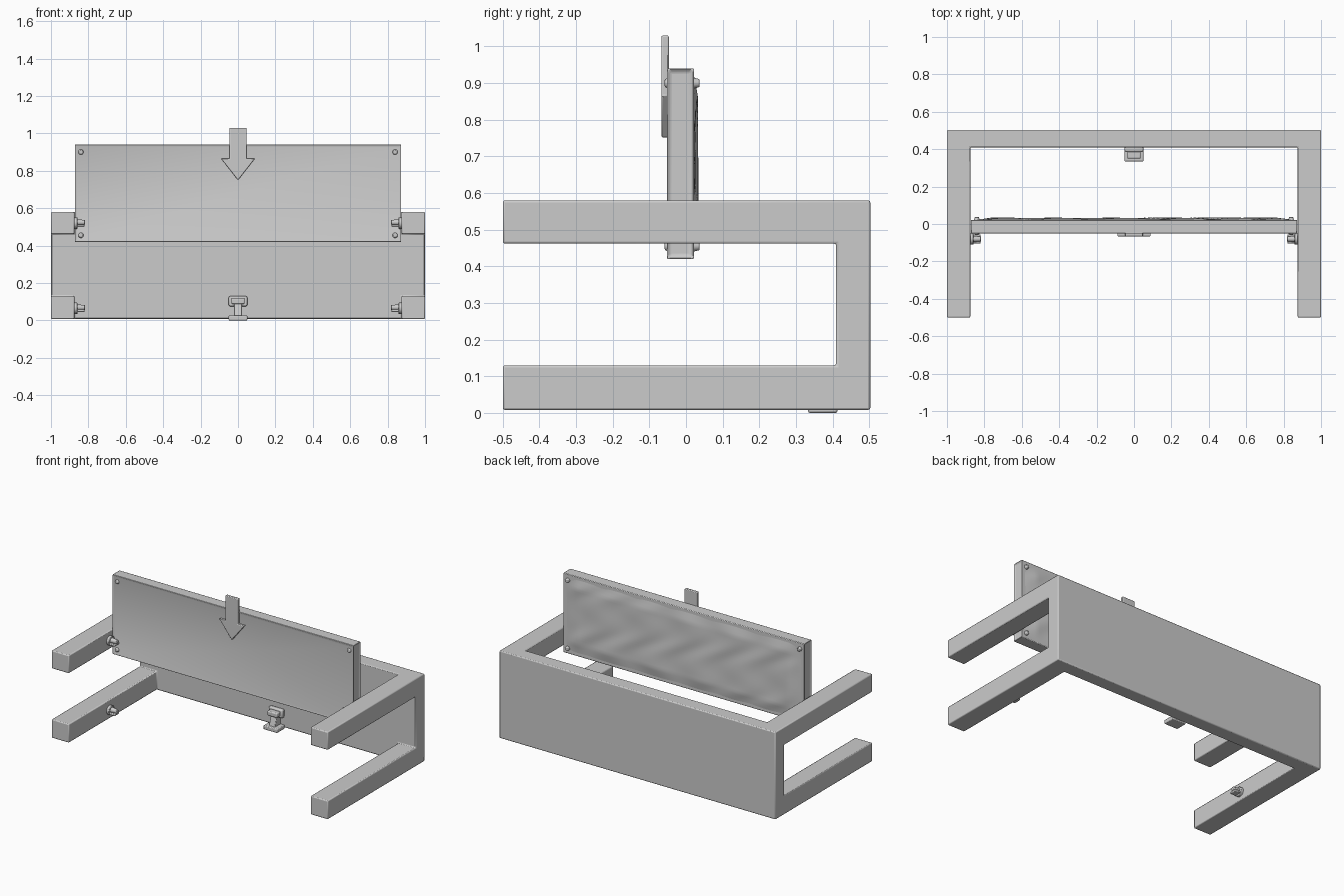
import bpy, bmesh, math
from mathutils import Matrix, Vector

if "Cube" in bpy.data.objects:
    bpy.data.objects.remove(bpy.data.objects["Cube"])


def finish(name, bm, bevel=0.0, segments=2):
    bmesh.ops.recalc_face_normals(bm, faces=bm.faces[:])
    mesh = bpy.data.meshes.new(name)
    bm.to_mesh(mesh)
    bm.free()
    ob = bpy.data.objects.new(name, mesh)
    bpy.context.collection.objects.link(ob)
    if bevel:
        m = ob.modifiers.new("Bevel", "BEVEL")
        m.width, m.segments, m.limit_method = bevel, segments, "ANGLE"
    bpy.ops.object.select_all(action="DESELECT")
    ob.select_set(True)
    bpy.context.view_layer.objects.active = ob
    bpy.ops.object.shade_smooth_by_angle(angle=math.radians(35))
    return ob


def box_bm(lo, hi):
    bm = bmesh.new()
    lo, hi = Vector(lo), Vector(hi)
    size = hi - lo
    bmesh.ops.create_cube(bm, size=1, matrix=Matrix.Translation((lo + hi) / 2) @ Matrix.Diagonal((*size, 1)))
    return bm


def box(name, lo, hi, bevel=0.004):
    return finish(name, box_bm(lo, hi), bevel)


def cylinder(name, centre, radius, depth, axis, top=None, bevel=0.003):
    bm = bmesh.new()
    rot = Vector((0, 0, 1)).rotation_difference(Vector(axis)).to_matrix().to_4x4()
    bmesh.ops.create_cone(bm, cap_ends=True, segments=24, radius1=radius,
                          radius2=radius if top is None else top, depth=depth,
                          matrix=Matrix.Translation(centre) @ rot)
    return finish(name, bm, bevel)


def prism(name, points, offset, bevel=0.004):
    bm = bmesh.new()
    face = bm.faces.new([bm.verts.new(p) for p in points])
    ext = bmesh.ops.extrude_face_region(bm, geom=[face])
    bmesh.ops.translate(bm, vec=offset, verts=[g for g in ext["geom"] if isinstance(g, bmesh.types.BMVert)])
    # close the starting side if the extrusion removed it
    holes = [e for e in bm.edges if e.is_boundary]
    if holes:
        bmesh.ops.holes_fill(bm, edges=holes)
    return finish(name, bm, bevel)


# Frame: full back panel with four arms extruded from its front corners
bm = box_bm((-1, 0.41, 0.008), (1, 0.503, 0.58))
for co, no in (((-0.875, 0, 0), (1, 0, 0)), ((0.875, 0, 0), (1, 0, 0)),
               ((0, 0, 0.13), (0, 0, 1)), ((0, 0, 0.462), (0, 0, 1))):
    bmesh.ops.bisect_plane(bm, geom=bm.verts[:] + bm.edges[:] + bm.faces[:], plane_co=co, plane_no=no)
bm.normal_update()
corners = []
for f in bm.faces:
    c = f.calc_center_median()
    if f.normal.y < -0.9 and abs(c.x) > 0.875 and not 0.13 < c.z < 0.462:
        corners.append(f)
ext = bmesh.ops.extrude_discrete_faces(bm, faces=corners)
for f in ext["faces"]:
    bmesh.ops.translate(bm, vec=(0, -0.91, 0), verts=f.verts[:])
bmesh.ops.dissolve_limit(bm, angle_limit=0.01, verts=bm.verts[:], edges=bm.edges[:])
finish("shelf_frame", bm, 0.006)

# Upright board with channelled ends and a rimmed front
bm = box_bm((-0.874, -0.053, 0.42), (0.874, 0.022, 0.94))
bm.normal_update()
ends = [f for f in bm.faces if abs(f.normal.x) > 0.9]
front = [f for f in bm.faces if f.normal.y < -0.9]
bmesh.ops.inset_individual(bm, faces=ends, thickness=0.016, depth=-0.008)
bmesh.ops.inset_individual(bm, faces=front, thickness=0.014, depth=-0.004)
finish("upright_board", bm, 0.004)

# Gently rippled skin swelling from the back of the board
bm = bmesh.new()
bmesh.ops.create_grid(bm, x_segments=90, y_segments=30, size=1)
for v in bm.verts:
    u, w = v.co.x, v.co.y
    swell = min(1, 9 * (1 - abs(u))) * min(1, 4 * (1 - abs(w)))
    ripple = math.sin(19 * u + 4 * w + 1.2 * math.sin(5 * w + 3 * u))
    v.co = (0.858 * u, 0.021 + swell * (0.009 - 0.001 * w + 0.0035 * ripple), 0.68 + 0.245 * w)
finish("rippled_back_skin", bm)

# Screw heads in the board corners, front and back
for x in (-0.84, 0.84):
    for z in (0.455, 0.9):
        cylinder("front_screw", (x, -0.052, z), 0.015, 0.012, (0, -1, 0), 0.011)
        cylinder("back_screw", (x, 0.028, z), 0.015, 0.018, (0, 1, 0), 0.011)

# Downward arrow over the top edge of the board
arrow = [(-0.045, 1.03), (0.045, 1.03), (0.045, 0.865), (0.09, 0.865),
         (0, 0.75), (-0.09, 0.865), (-0.045, 0.865)]
prism("down_arrow", [(x, -0.067, z) for x, z in arrow], (0, 0.02, 0))

# Shelf pegs on the inner side of every arm
for s in (-1, 1):
    for z in (0.065, 0.52):
        cylinder("peg_flange", (s * 0.868, -0.08, z), 0.03, 0.02, (s, 0, 0))
        cylinder("peg_pin", (s * 0.843, -0.08, z + 0.004), 0.017, 0.05, (-s, 0, 0), 0.013)
        box("peg_tongue", (min(s * 0.82, s * 0.872), -0.105, z - 0.02),
            (max(s * 0.82, s * 0.872), -0.055, z - 0.007))

# Centre bracket at the foot of the back panel
box("bracket_back_plate", (-0.05, 0.385, 0.075), (0.05, 0.413, 0.13), 0.008)
box("bracket_top_tab", (-0.036, 0.35, 0.088), (0.036, 0.39, 0.118), 0.006)
box("bracket_foot", (-0.05, 0.333, 0.0), (0.05, 0.413, 0.026), 0.005)
prism("bracket_rib", [(-0.022, 0.412, 0.02), (-0.022, 0.35, 0.02),
                      (-0.022, 0.37, 0.095), (-0.022, 0.412, 0.095)], (0.044, 0, 0))
